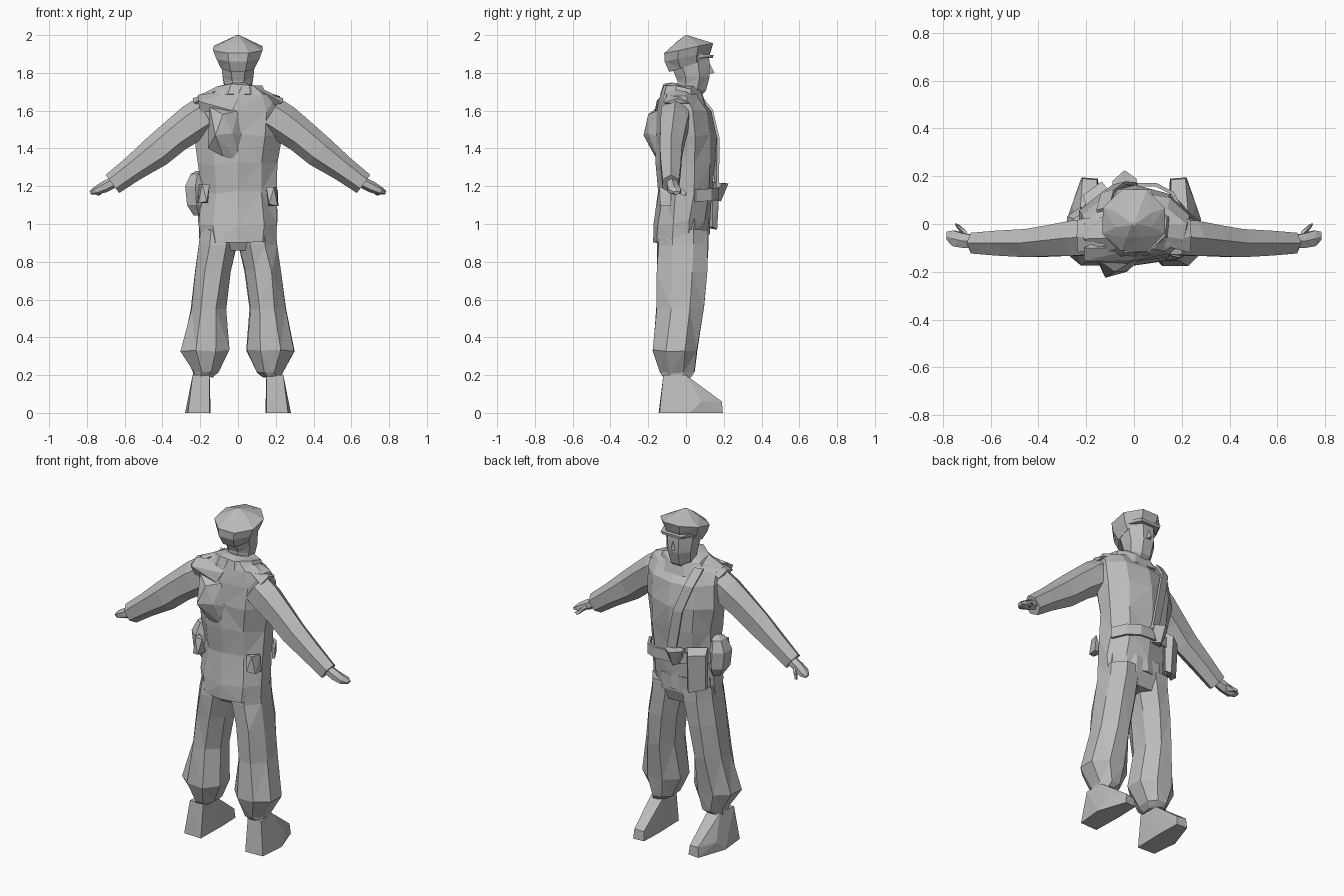
import bpy, bmesh, math, random
from mathutils import Vector

random.seed(4)
grey = bpy.data.materials.new("plain_grey")
grey.diffuse_color = (0.5, 0.5, 0.5, 1)


def finish(name, bm):
    bmesh.ops.recalc_face_normals(bm, faces=bm.faces)
    bmesh.ops.triangulate(bm, faces=[f for f in bm.faces if len(f.verts) == 4])
    me = bpy.data.meshes.new(name)
    bm.to_mesh(me)
    bm.free()
    me.materials.append(grey)
    ob = bpy.data.objects.new(name, me)
    bpy.context.collection.objects.link(ob)
    return ob


def skin(name, rings):
    """Join rings of points into a closed tube."""
    bm = bmesh.new()
    vs = [[bm.verts.new(p) for p in r] for r in rings]
    n = len(vs[0])
    for a, b in zip(vs, vs[1:]):
        for i in range(n):
            j = (i + 1) % n
            bm.faces.new((a[i], a[j], b[j], b[i]))
    bm.faces.new(vs[0])
    bm.faces.new(vs[-1])
    return finish(name, bm)


def stack(name, levels, n=8, jitter=0.0, side=1):
    """Levels are (z, x0, x1, y0, y1, tilt along y)."""
    rings = []
    for z, x0, x1, y0, y1, tilt in levels:
        ring = []
        for i in range(n):
            a = 2 * math.pi * (i + 0.5) / n
            k = 1 / math.cos(math.pi / n)
            x = (x0 + x1) / 2 + k * math.cos(a) * (x1 - x0) / 2
            dy = k * math.sin(a) * (y1 - y0) / 2
            j = [random.uniform(-jitter, jitter) for _ in range(3)]
            ring.append((side * x + j[0], (y0 + y1) / 2 + dy + j[1], z + tilt * dy + j[2]))
        rings.append(ring)
    return skin(name, rings)


def limb(name, path, n=6, side=1):
    """Path entries are (x, y, z, half depth in y, half height)."""
    rings = []
    for i, (x, y, z, ry, rh) in enumerate(path):
        p, q = path[max(i - 1, 0)], path[min(i + 1, len(path) - 1)]
        d = Vector((q[0] - p[0], 0, q[2] - p[2])).normalized()
        up = Vector((-d.z, 0, d.x))
        ring = []
        for k in range(n):
            a = 2 * math.pi * k / n + math.pi / n
            v = Vector((x, y, z)) + up * rh * math.sin(a) + Vector((0, ry * math.cos(a), 0))
            ring.append((side * v.x, v.y, v.z))
        rings.append(ring)
    return skin(name, rings)


def hull(name, pts, side=1):
    bm = bmesh.new()
    for x, y, z in pts:
        bm.verts.new((side * x, y, z))
    r = bmesh.ops.convex_hull(bm, input=bm.verts)
    bmesh.ops.delete(bm, geom=list({e for e in r["geom_interior"] if isinstance(e, bmesh.types.BMVert)}), context='VERTS')
    return finish(name, bm)


def strip(name, pts, width, thick, across):
    """Flat band along points, width measured along 'across'."""
    w, rings = Vector(across).normalized() * width / 2, []
    for i, p in enumerate(pts):
        d = Vector(pts[min(i + 1, len(pts) - 1)]) - Vector(pts[max(i - 1, 0)])
        t = d.cross(w).normalized() * thick / 2
        c = Vector(p)
        rings.append([c + w + t, c - w + t, c - w - t, c + w - t])
    return skin(name, rings)


# Jacket body with flared hem
stack("jacket", [
    (0.92, -0.20, 0.20, -0.17, 0.115, 0.15),
    (1.01, -0.205, 0.21, -0.165, 0.12, 0.1),
    (1.17, -0.195, 0.20, -0.148, 0.135, 0),
    (1.32, -0.205, 0.21, -0.15, 0.152, 0),
    (1.47, -0.225, 0.23, -0.155, 0.155, 0),
    (1.60, -0.225, 0.235, -0.15, 0.125, 0),
    (1.675, -0.205, 0.215, -0.135, 0.075, -0.1),
    (1.715, -0.11, 0.13, -0.115, 0.06, -0.2)], n=10, jitter=0.008)
# Raised collar
stack("collar", [
    (1.66, -0.15, 0.16, -0.135, 0.10, -0.2),
    (1.72, -0.115, 0.135, -0.115, 0.085, -0.2),
    (1.73, -0.075, 0.085, -0.07, 0.07, -0.2)], n=8, jitter=0.006)
# Hips beneath the hem
stack("hips", [
    (0.86, -0.15, 0.15, -0.11, 0.09, 0),
    (0.93, -0.19, 0.19, -0.15, 0.115, 0),
    (1.03, -0.19, 0.19, -0.14, 0.12, 0)])

for s, tag in ((-1, "left"), (1, "right")):
    # Baggy trouser leg gathered at the ankle
    stack("trouser_" + tag, [
        (0.19, 0.135, 0.235, -0.12, 0.025, 0),
        (0.215, 0.10, 0.235, -0.14, 0.045, 0),
        (0.33, 0.047, 0.30, -0.175, 0.06, 0),
        (0.55, 0.065, 0.25, -0.155, 0.092, 0),
        (0.75, 0.035, 0.23, -0.15, 0.11, 0),
        (0.89, 0.005, 0.205, -0.15, 0.115, 0),
        (0.97, 0.005, 0.20, -0.14, 0.115, 0)], jitter=0.005, side=s)
    # Boot
    hull("boot_" + tag, [
        (0.15, -0.12, 0.2), (0.24, -0.12, 0.2), (0.15, 0.0, 0.2), (0.23, 0.0, 0.2),
        (0.15, -0.145, 0), (0.265, -0.14, 0), (0.28, 0.02, 0), (0.145, 0.05, 0),
        (0.15, 0.19, 0), (0.22, 0.195, 0), (0.155, 0.185, 0.055), (0.215, 0.19, 0.06),
        (0.26, 0.08, 0.06), (0.18, 0.12, 0.09)], s)
    # Sleeve, hand and thumb
    limb("sleeve_" + tag, [
        (0.17, -0.055, 1.58, 0.085, 0.10), (0.24, -0.06, 1.535, 0.085, 0.10),
        (0.335, -0.07, 1.465, 0.075, 0.09), (0.43, -0.08, 1.385, 0.068, 0.087),
        (0.56, -0.08, 1.29, 0.06, 0.068), (0.665, -0.08, 1.212, 0.05, 0.06)], side=s)
    limb("hand_" + tag, [
        (0.65, -0.075, 1.225, 0.03, 0.03), (0.71, -0.07, 1.195, 0.035, 0.03),
        (0.755, -0.06, 1.175, 0.038, 0.022), (0.782, -0.05, 1.165, 0.02, 0.01)], side=s)
    hull("thumb_" + tag, [
        (0.69, -0.06, 1.215), (0.71, -0.06, 1.17), (0.70, -0.03, 1.19),
        (0.75, 0.003, 1.165), (0.735, 0.0, 1.15), (0.745, -0.01, 1.15)], s)
    # Shoulder flap
    hull("shoulder_flap_" + tag, [
        (0.12, -0.09, 1.705), (0.12, 0.03, 1.70), (0.235, -0.12, 1.64), (0.235, 0.02, 1.64),
        (0.24, -0.05, 1.665), (0.16, -0.05, 1.62)], s)

# Head, chin and nose
stack("head", [
    (1.66, -0.07, 0.07, -0.05, 0.06, 0),
    (1.73, -0.072, 0.072, -0.045, 0.105, -0.35),
    (1.78, -0.082, 0.082, -0.055, 0.125, 0),
    (1.84, -0.088, 0.088, -0.08, 0.125, 0),
    (1.92, -0.09, 0.09, -0.08, 0.12, 0)])
hull("nose", [(0, 0.12, 1.86), (-0.02, 0.115, 1.79), (0.02, 0.115, 1.79), (0, 0.15, 1.80)])
# Soft cap with pointed crown
stack("cap", [
    (1.84, -0.09, 0.09, -0.088, 0.115, 0.35),
    (1.885, -0.115, 0.115, -0.115, 0.13, 0.2),
    (1.93, -0.13, 0.13, -0.115, 0.142, 0.2),
    (1.965, -0.075, 0.075, -0.055, 0.09, 0.1),
    (1.998, -0.008, 0.008, -0.008, 0.008, 0)], jitter=0.002)
hull("cap_brim", [
    (-0.10, 0.06, 1.90), (0.10, 0.06, 1.90), (-0.07, 0.145, 1.895), (0.07, 0.145, 1.895),
    (-0.10, 0.06, 1.88), (0.10, 0.06, 1.88), (-0.06, 0.143, 1.88), (0.06, 0.143, 1.88)])

# Pack and bedroll slung on one side of the back
hull("back_pack", [
    (-0.12, -0.225, 1.47), (-0.03, -0.20, 1.48), (-0.08, -0.20, 1.58), (-0.15, -0.15, 1.62),
    (0.0, -0.15, 1.60), (0.035, -0.14, 1.46), (-0.16, -0.14, 1.40), (0.01, -0.14, 1.33),
    (-0.08, -0.165, 1.36), (-0.08, -0.08, 1.48)])
hull("bedroll", [
    (-0.21, -0.155, 1.65), (-0.21, -0.10, 1.685), (0.0, -0.15, 1.66), (0.02, -0.10, 1.71),
    (-0.2, -0.13, 1.59), (-0.03, -0.165, 1.60), (-0.1, -0.05, 1.66)])

# Front belt and shoulder strap
strip("belt", [(-0.20, 0.05, 1.16), (-0.13, 0.135, 1.165), (0.0, 0.165, 1.165),
               (0.09, 0.165, 1.16), (0.16, 0.13, 1.155), (0.205, 0.05, 1.15)], 0.065, 0.015, (0, 0, 1))
strip("front_strap", [(-0.13, 0.06, 1.69), (-0.11, 0.13, 1.60), (-0.06, 0.165, 1.45),
                      (-0.01, 0.16, 1.18)], 0.055, 0.014, (1, 0.25, 0))

# Belt pouches and canteen
hull("front_pouch", [
    (-0.09, 0.14, 1.22), (0.01, 0.15, 1.22), (-0.09, 0.18, 1.215), (0.01, 0.19, 1.215),
    (-0.04, 0.225, 1.215), (-0.08, 0.13, 1.13), (0.0, 0.14, 1.13), (-0.04, 0.185, 1.12)])
hull("side_pouch", [
    (x + dx, y + dx, z) for x, y in ((-0.20, 0.075), (-0.105, 0.14))
    for dx, z in ((0, 1.23), (0, 0.985))] + [
    (-0.215, 0.12, 1.20), (-0.135, 0.178, 1.20), (-0.21, 0.11, 0.99), (-0.13, 0.165, 0.97)])
stack("canteen", [
    (1.045, -0.235, -0.18, -0.04, 0.03, 0),
    (1.10, -0.27, -0.17, -0.07, 0.06, 0),
    (1.20, -0.28, -0.17, -0.075, 0.06, 0),
    (1.265, -0.25, -0.18, -0.05, 0.04, 0),
    (1.28, -0.225, -0.195, -0.02, 0.01, 0)], n=6)
for s, z in ((1, 1.095), (-1, 1.11)):
    hull("hip_case_right" if s > 0 else "hip_case_left", [
        (0.15, -0.13, z + 0.1), (0.19, -0.14, z + 0.1), (0.205, -0.08, z + 0.1),
        (0.165, -0.155, z + 0.01), (0.21, -0.135, z), (0.215, -0.08, z), (0.16, -0.08, z)], s)
